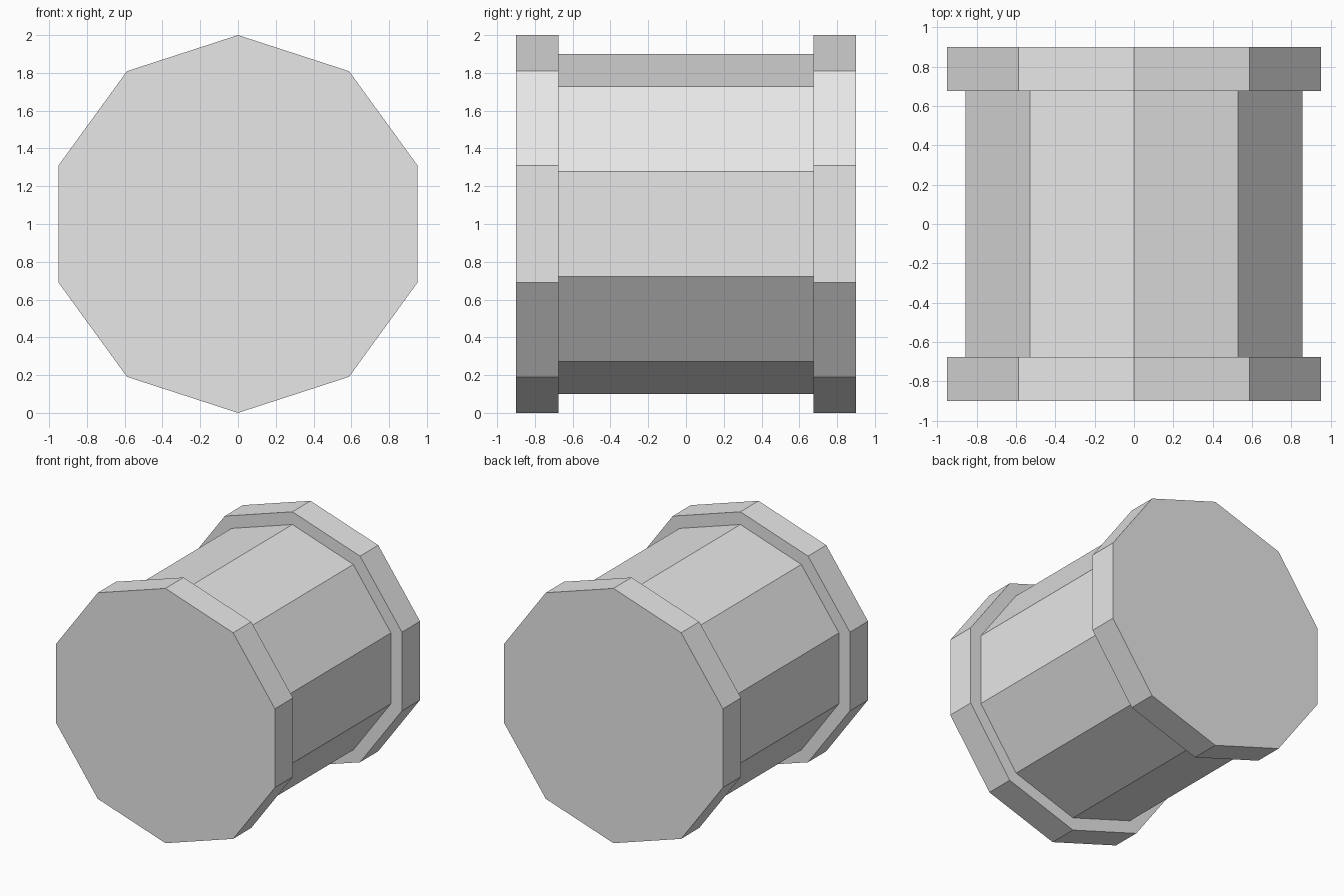
import bpy, bmesh, math

if "Cube" in bpy.data.objects:
    bpy.data.objects.remove(bpy.data.objects["Cube"])

SIDES = 10
CENTRE_Z = 1.0
# (y, radius) along the drum axis: rim, recessed body, rim
PROFILE = [(-0.9, 1.0), (-0.675, 1.0), (-0.675, 0.9),
           (0.675, 0.9), (0.675, 1.0), (0.9, 1.0)]

grey = bpy.data.materials.new("light grey")
grey.diffuse_color = (0.8, 0.8, 0.8, 1.0)
grey.use_nodes = True
grey.node_tree.nodes["Principled BSDF"].inputs["Base Color"].default_value = grey.diffuse_color

bm = bmesh.new()


def ring(y, r):
    # Decagon with a corner pointing straight up
    angles = [2 * math.pi * i / SIDES for i in range(SIDES)]
    return [bm.verts.new((r * math.sin(a), y, CENTRE_Z + r * math.cos(a))) for a in angles]


rings = [ring(y, r) for y, r in PROFILE]

# Sides and rim steps
for a, b in zip(rings, rings[1:]):
    for i in range(SIDES):
        j = (i + 1) % SIDES
        bm.faces.new((a[i], a[j], b[j], b[i]))

# End caps
bm.faces.new(rings[0])
bm.faces.new(rings[-1])
bmesh.ops.recalc_face_normals(bm, faces=bm.faces)

mesh = bpy.data.meshes.new("flanged_drum")
bm.to_mesh(mesh)
bm.free()
mesh.materials.append(grey)
drum = bpy.data.objects.new("flanged_drum", mesh)
bpy.context.collection.objects.link(drum)
